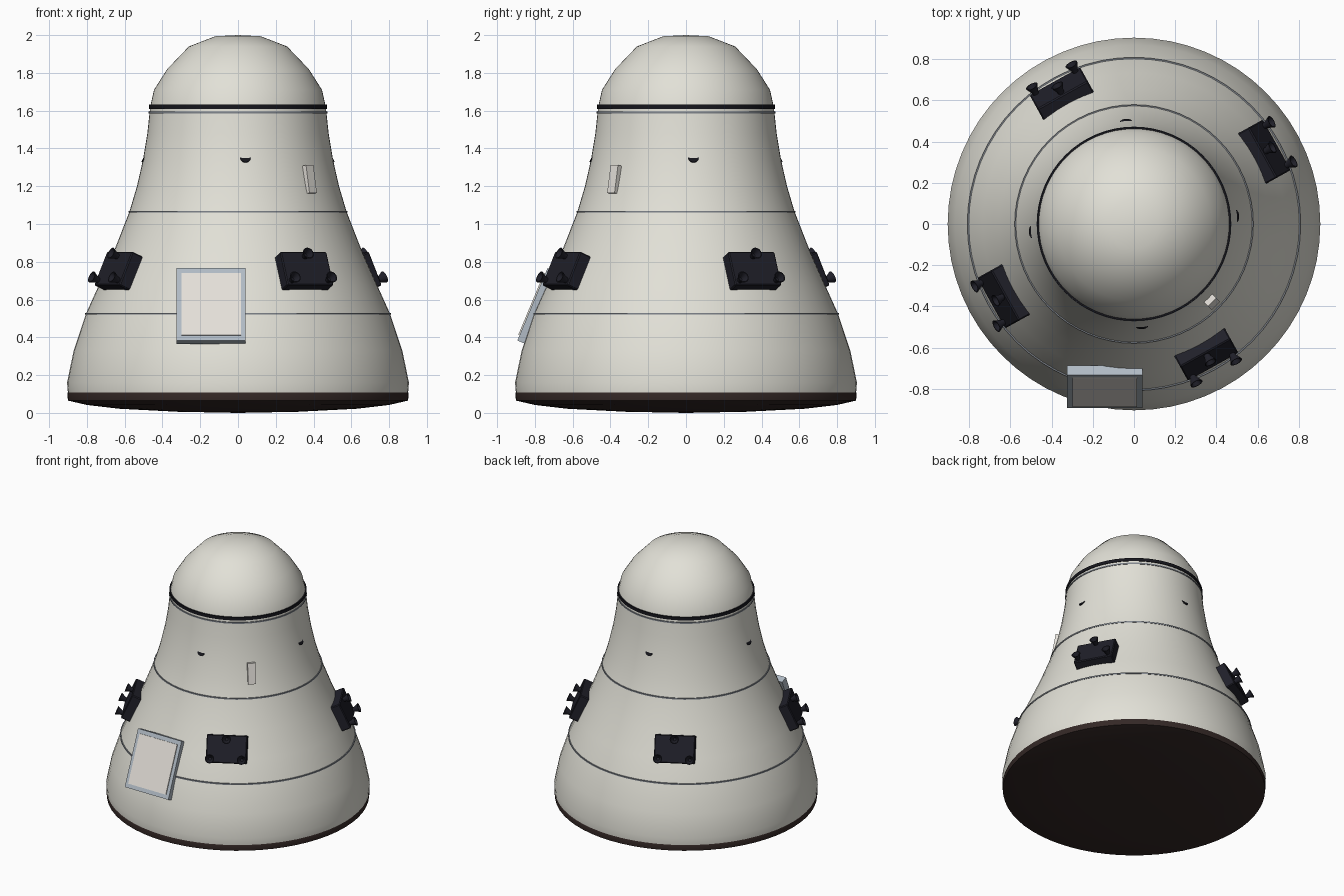
import bpy, bmesh, math
from mathutils import Matrix, Vector

cube = bpy.data.objects.get("Cube")
if cube:
    bpy.data.objects.remove(cube, do_unlink=True)


def material(name, rgb):
    m = bpy.data.materials.new(name)
    m.use_nodes = True
    m.diffuse_color = (*rgb, 1)
    bsdf = m.node_tree.nodes["Principled BSDF"]
    bsdf.inputs["Base Color"].default_value = (*rgb, 1)
    bsdf.inputs["Roughness"].default_value = 0.6
    return m


WHITE = material("warm white hull", (0.76, 0.75, 0.68))
PANEL = material("pale panel", (0.78, 0.75, 0.70))
FRAME = material("blue grey frame", (0.44, 0.50, 0.56))
SEAM = material("seam grey", (0.22, 0.24, 0.27))
POD = material("navy black pod", (0.014, 0.014, 0.022))
BLACK = material("black trim", (0.008, 0.008, 0.012))
SHIELD = material("dark brown shield", (0.034, 0.021, 0.019))


def finish(name, bm, mat, matrix=Matrix(), angle=35):
    bmesh.ops.remove_doubles(bm, verts=bm.verts, dist=1e-5)
    bmesh.ops.recalc_face_normals(bm, faces=bm.faces)
    mesh = bpy.data.meshes.new(name)
    bm.to_mesh(mesh)
    bm.free()
    mesh.materials.append(mat)
    ob = bpy.data.objects.new(name, mesh)
    bpy.context.collection.objects.link(ob)
    ob.matrix_world = matrix
    bpy.ops.object.select_all(action="DESELECT")
    ob.select_set(True)
    bpy.context.view_layer.objects.active = ob
    bpy.ops.object.shade_smooth_by_angle(angle=math.radians(angle))
    return ob


def lathe(name, profile, mat, steps=64, matrix=Matrix(), closed=False):
    """Spin (radius, height) points around the local z axis."""
    bm = bmesh.new()
    verts = [bm.verts.new((r, 0, z)) for r, z in profile]
    edges = [bm.edges.new(pair) for pair in zip(verts, verts[1:])]
    if closed:
        edges.append(bm.edges.new((verts[-1], verts[0])))
    bmesh.ops.spin(bm, geom=verts + edges, cent=(0, 0, 0), axis=(0, 0, 1),
                   angle=math.tau, steps=steps, use_duplicate=False)
    return finish(name, bm, mat, matrix)


def box(name, size, mat, matrix, bevel=0):
    bm = bmesh.new()
    bmesh.ops.create_cube(bm, size=1)
    bmesh.ops.scale(bm, vec=size, verts=bm.verts)
    if bevel:
        bmesh.ops.bevel(bm, geom=bm.edges[:], offset=bevel, segments=1, affect="EDGES")
    return finish(name, bm, mat, matrix, 20)


def on_hull(angle, radius, z, tilt):
    """Frame on the hull: x along the tangent, y up the slope, z outward."""
    a, t = math.radians(angle), math.radians(tilt)
    out = Vector((math.cos(a) * math.cos(t), math.sin(a) * math.cos(t), math.sin(t)))
    side = Vector((-math.sin(a), math.cos(a), 0))
    rot = Matrix((side, out.cross(side), out)).transposed().to_4x4()
    return Matrix.Translation((radius * math.cos(a), radius * math.sin(a), z)) @ rot


# Hull, nose dome and heat shield
lathe("hull", [(0.9, 0.1), (0.905, 0.16), (0.87, 0.33), (0.805, 0.525), (0.735, 0.68),
               (0.655, 0.86), (0.575, 1.065), (0.535, 1.2), (0.503, 1.34),
               (0.48, 1.48), (0.465, 1.62)], WHITE)
lathe("nose_dome", [(0.465, 1.62), (0.445, 1.71), (0.375, 1.82), (0.26, 1.94),
                    (0.12, 1.994), (0, 2.0)], WHITE)
lathe("heat_shield", [(0.9, 0.11), (0.904, 0.1), (0.9, 0.065), (0.8, 0.042),
                      (0.63, 0.022), (0.32, 0.006), (0, 0)], SHIELD)

# Seam rings and nose band
for name, r, z in (("lower", 0.805, 0.525), ("middle", 0.575, 1.065), ("upper", 0.468, 1.59)):
    h = 0.005
    lathe(name + "_seam_ring", [(r - 0.01, z - h), (r + h, z - h), (r + h, z + h),
                                (r - 0.01, z + h)], SEAM, closed=True)
lathe("nose_band", [(0.455, 1.61), (0.471, 1.61), (0.471, 1.633), (0.455, 1.633)],
      BLACK, closed=True)

# Thruster pods, each with three flared nozzles
nozzle = [(0.014, 0), (0.018, 0.02), (0.032, 0.05), (0.027, 0.05), (0.01, 0.015), (0, 0.015)]
for i in range(4):
    base = on_hull(-61 + 90 * i, 0.71, 0.745, 24)
    box(f"thruster_pod_{i + 1}", (0.28, 0.195, 0.1), POD, base, 0.006)
    for j, (x, y) in enumerate(((0, 0.068), (-0.11, -0.07), (0.11, -0.07))):
        lathe(f"thruster_nozzle_{i + 1}_{j + 1}", nozzle, POD, 16,
              base @ Matrix.Translation((x, y, 0.045)))

# Small sensors, mostly sunk into the hull
for i in range(4):
    lathe(f"hull_sensor_{i + 1}", [(0, -0.02), (0.03, -0.02), (0.03, 0), (0, 0)], BLACK, 20,
          on_hull(-85.5 + 90 * i, 0.498, 1.355, 28))

# Side hatch: frame with a raised panel
hatch = Matrix.Translation((-0.142, 0, 0)) @ on_hull(-90, 0.79, 0.565, 22.6)
box("hatch_frame", (0.365, 0.415, 0.05), FRAME, hatch)
box("hatch_panel", (0.315, 0.355, 0.02), PANEL, hatch @ Matrix.Translation((0, 0, 0.022)))

# Narrow cover plate
box("cover_plate", (0.055, 0.15, 0.04), PANEL, on_hull(-45, 0.53, 1.235, 10))
